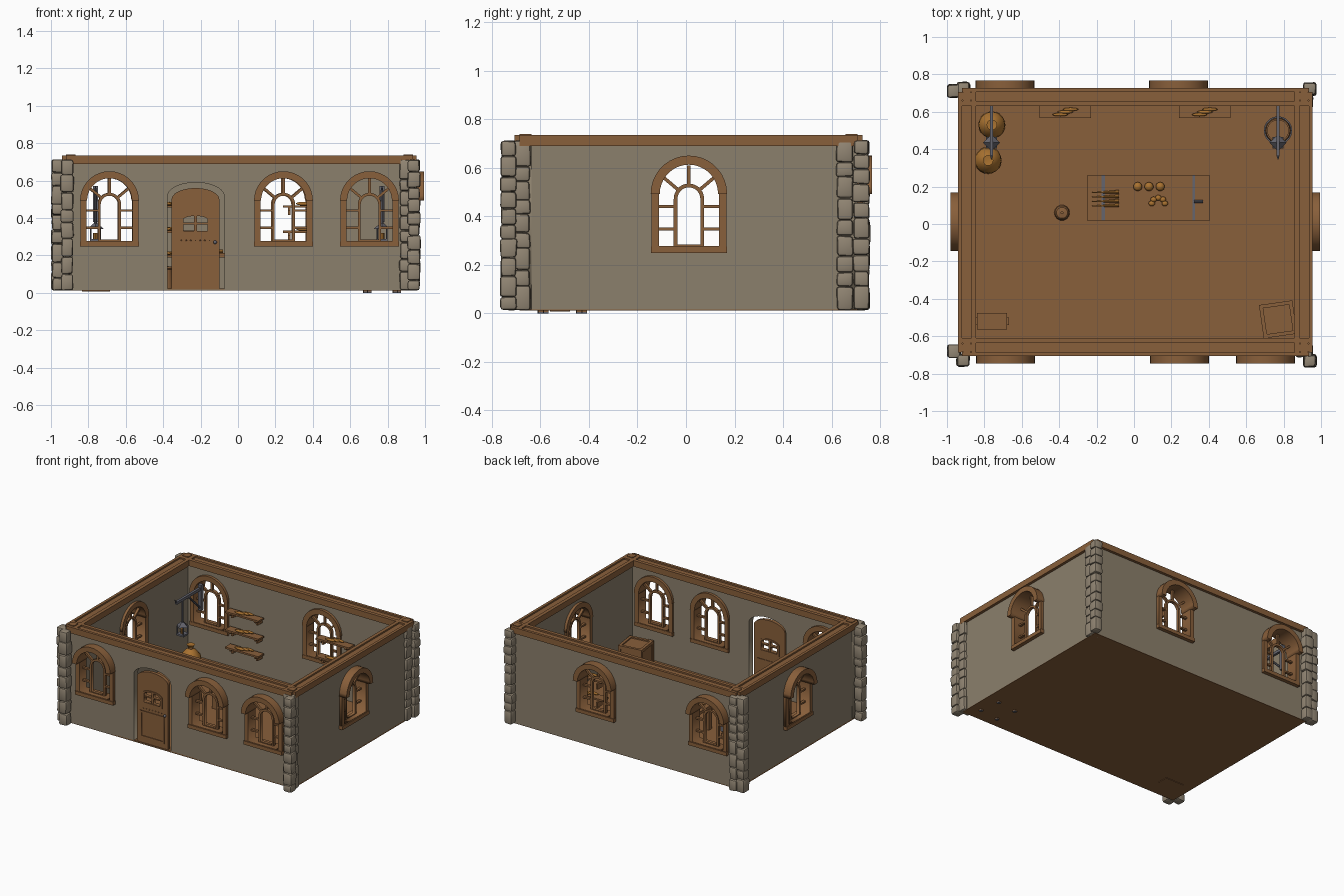
import bpy, bmesh, math, random
from mathutils import Matrix, Vector

random.seed(4)
if "Cube" in bpy.data.objects:
    bpy.data.objects.remove(bpy.data.objects["Cube"])


def material(name, rgb):
    m = bpy.data.materials.new(name)
    m.use_nodes = True
    m.diffuse_color = (*rgb, 1)
    m.node_tree.nodes["Principled BSDF"].inputs["Base Color"].default_value = (*rgb, 1)
    return m


WOOD = material("brown_wood", (0.25, 0.115, 0.043))
WALL = material("grey_plaster", (0.26, 0.215, 0.15))
STONE = material("field_stone", (0.29, 0.24, 0.175))
IRON = material("dark_iron", (0.13, 0.13, 0.155))
GOLD = material("golden_orange", (0.4, 0.17, 0.03))


def add(name, bm, mat, smooth=False):
    bmesh.ops.recalc_face_normals(bm, faces=bm.faces[:])
    mesh = bpy.data.meshes.new(name)
    bm.to_mesh(mesh)
    bm.free()
    mesh.materials.append(mat)
    if smooth:
        mesh.shade_smooth()
        mesh.set_sharp_from_angle(angle=0.7)
    ob = bpy.data.objects.new(name, mesh)
    bpy.context.collection.objects.link(ob)
    return ob


def box(name, x, y, z, mat=WOOD, M=Matrix(), bevel=0, jitter=0):
    bm = bmesh.new()
    bmesh.ops.create_cube(bm, size=1)
    if bevel:
        bmesh.ops.scale(bm, vec=(x[1] - x[0], y[1] - y[0], z[1] - z[0]), verts=bm.verts[:])
        for v in bm.verts:
            v.co += Vector([random.uniform(-jitter, jitter) for _ in range(3)])
        bmesh.ops.bevel(bm, geom=bm.edges[:], offset=bevel, segments=2, profile=0.5, affect='EDGES')
    else:
        bmesh.ops.scale(bm, vec=(x[1] - x[0], y[1] - y[0], z[1] - z[0]), verts=bm.verts[:])
    mid = Vector((sum(x), sum(y), sum(z))) / 2
    bm.transform(M @ Matrix.Translation(mid))
    return add(name, bm, mat, bevel > 0)


def rod(name, a, b, r, mat, sides=8, r2=None):
    a, b = Vector(a), Vector(b)
    bm = bmesh.new()
    bmesh.ops.create_cone(bm, cap_ends=True, segments=sides, radius1=r,
                          radius2=r if r2 is None else r2, depth=(b - a).length)
    q = (b - a).to_track_quat('Z', 'Y').to_matrix().to_4x4()
    bm.transform(Matrix.Translation((a + b) / 2) @ q)
    return add(name, bm, mat, True)


def ball(name, c, size, mat=GOLD):
    bm = bmesh.new()
    bmesh.ops.create_uvsphere(bm, u_segments=14, v_segments=8, radius=1)
    bm.transform(Matrix.Translation(c) @ Matrix.Diagonal((*size, 1)))
    return add(name, bm, mat, True)


def lathe(name, c, profile, mat, steps=20):
    bm = bmesh.new()
    vs = [bm.verts.new((r, 0, z)) for r, z in profile]
    edges = [bm.edges.new(p) for p in zip(vs, vs[1:])]
    bmesh.ops.spin(bm, geom=vs + edges, cent=(0, 0, 0), axis=(0, 0, 1),
                   angle=math.tau, steps=steps, use_duplicate=False)
    bmesh.ops.remove_doubles(bm, verts=bm.verts[:], dist=0.0004)
    bm.transform(Matrix.Translation(c))
    return add(name, bm, mat, True)


def cutout(name, loops, d0, d1, mat, M):
    """Flat outline with holes, extruded from depth d0 to d1."""
    cu = bpy.data.curves.new(name, 'CURVE')
    cu.dimensions, cu.fill_mode, cu.extrude = '2D', 'BOTH', (d1 - d0) / 2
    for pts in loops:
        s = cu.splines.new('POLY')
        s.points.add(len(pts) - 1)
        for p, (u, v) in zip(s.points, pts):
            p.co = (u, v, 0, 1)
        s.use_cyclic_u = True
    tmp = bpy.data.objects.new("tmp", cu)
    bm = bmesh.new()
    mesh = tmp.to_mesh()
    bm.from_mesh(mesh)
    tmp.to_mesh_clear()
    bpy.data.objects.remove(tmp)
    bmesh.ops.remove_doubles(bm, verts=bm.verts[:], dist=0.00001)
    bm.transform(M @ Matrix.Translation((0, 0, (d0 + d1) / 2)))
    return add(name, bm, mat)


def rect(u0, u1, z0, z1):
    return [(u0, z0), (u1, z0), (u1, z1), (u0, z1)]


def arc(u, hw, z, rise, n=18):
    return [(u + hw * math.cos(math.pi * i / n), z + rise * math.sin(math.pi * i / n))
            for i in range(n + 1)]


def arch(u, hw, base, spring, rise):
    return [(u - hw, base), (u + hw, base)] + arc(u, hw, spring, rise)


SPRING = 0.4925


def window(u, M):
    # Casing, sill, overhanging hood and glazing bars
    cutout("window_casing", [arch(u, 0.155, 0.25, SPRING, 0.155),
                             arch(u, 0.124, 0.278, SPRING, 0.124)], -0.065, 0.022, WOOD, M)
    cutout("window_hood", [arc(u, 0.1575, SPRING, 0.1575) + arc(u, 0.12, SPRING, 0.12)[::-1]],
           -0.07, 0.06, WOOD, M)
    box("window_sill", (u - 0.157, u + 0.157), (0.248, 0.275), (-0.068, 0.028), WOOD, M)
    cutout("window_inner_arch", [arch(u, 0.0625, 0.27, 0.472, 0.0625),
                                 arch(u, 0.047, 0.284, 0.472, 0.047)], -0.035, -0.012, WOOD, M)
    for a in (40, 90, 140):
        R = M @ Matrix.Translation((u, 0.472, 0)) @ Matrix.Rotation(math.radians(a), 4, 'Z')
        box("window_spoke", (0.058, 0.138), (-0.007, 0.007), (-0.033, -0.014), WOOD, R)
    for s in (-1, 1):
        for z in (0.348, 0.44):
            box("window_bar", sorted((u + s * 0.055, u + s * 0.128)), (z - 0.006, z + 0.006),
                (-0.033, -0.014), WOOD, M)


# Walls: outward normal, distance, horizontal range, window centres
walls = {
    "front": ((0, -1, 0), 0.686, (-0.92, 0.935), (-0.687, 0.243, 0.703)),
    "back": ((0, 1, 0), 0.707, (-0.935, 0.92), (0.69, -0.238)),
    "right": ((1, 0, 0), 0.935, (-0.686, 0.707), (0.012,)),
    "left": ((-1, 0, 0), 0.92, (-0.707, 0.686), (-0.012,)),
}
for side, (n, off, (a, b), spots) in walls.items():
    n = Vector(n)
    up = Vector((0, 0, 1))
    M = Matrix((up.cross(n), up, n)).transposed().to_4x4()
    M.translation = n * off
    inset = 0.05 if side in ("left", "right") else 0
    loops = [rect(a + inset, b - inset, 0.015, 0.695)]
    loops += [arch(u, 0.14, 0.262, SPRING, 0.14) for u in spots]
    if side == "front":
        loops.append(arch(-0.225, 0.152, 0.017, 0.515, 0.075))
        front = M
    cutout(side + "_wall", loops, -0.05, 0, WALL, M)
    for u in spots:
        window(u, M)
    # Grooved top beam
    for d0, d1, top in ((0, 0.02, 0.735), (-0.05, 0, 0.724), (-0.076, -0.05, 0.735)):
        box(side + "_top_beam", (a, b), (0.69, top), (d0, d1), WOOD, M)
    for end in (a + 0.025, b - 0.025):
        box("beam_corner_block", (end - 0.025, end + 0.025), (0.7, 0.74), (-0.045, -0.005), WOOD, M)

box("floor", (-0.92, 0.935), (-0.686, 0.707), (0.012, 0.022))

# Door with four lights, raised panel and studs
dc = -0.2275
panes = [rect(dc + s * 0.036 - 0.028, dc + s * 0.036 + 0.028, z, z + 0.036)
         for s in (-1, 1) for z in (0.33, 0.375)]
cutout("door", [arch(dc, 0.1275, 0.017, 0.5, 0.06)] + panes, -0.03, -0.005, WOOD, front)
cutout("door_light_frame", [arch(dc, 0.083, 0.314, 0.39, 0.032),
                            arch(dc, 0.066, 0.329, 0.39, 0.021)], -0.036, 0.002, WOOD, front)
cutout("door_panel_frame", [rect(dc - 0.1, dc + 0.1, 0.06, 0.26),
                            rect(dc - 0.085, dc + 0.085, 0.075, 0.245)], -0.034, 0, WOOD, front)
for i in range(7):
    ball("door_stud", (dc - 0.075 + i * 0.025, -0.681, 0.28), (0.004, 0.004, 0.004), WOOD)
ball("door_knob", (dc + 0.105, -0.686, 0.27), (0.01, 0.012, 0.01), IRON)

# Corner stones: two stacked columns at every corner
for cx, cy in ((-0.962, -0.68), (-0.914, -0.728), (-0.964, 0.712), (-0.912, 0.724),
               (0.94, -0.732), (0.91, -0.676), (0.94, 0.722), (0.91, 0.655)):
    z = 0.013
    while z < 0.66:
        h = min(random.uniform(0.055, 0.1), 0.712 - z)
        if 0.712 - z - h < 0.05:
            h = 0.712 - z
        w = 0.046 if abs(cx) == 0.91 else 0.034
        w, d = w + random.uniform(-0.004, 0.002), 0.034 + random.uniform(-0.003, 0.002)
        box("corner_stone", (cx - w, cx + w), (cy - d, cy + d), (z, z + h), STONE,
            bevel=0.012, jitter=0.003)
        z += h

# Wall shelves with loaves
for x0 in (-0.505, 0.24):
    for z in (0.19, 0.32, 0.455):
        box("shelf_board", (x0, x0 + 0.275), (0.568, 0.632), (z, z + 0.013))
        for x in (x0 + 0.035, x0 + 0.24):
            box("shelf_bracket", (x - 0.007, x + 0.007), (0.6, 0.655), (z - 0.04, z))
            box("shelf_arm", (x - 0.007, x + 0.007), (0.575, 0.655), (z - 0.014, z))
        for i in range(3):
            ball("loaf", (x0 + 0.11 + i * 0.028, 0.585 + i * 0.014, z + 0.022), (0.042, 0.009, 0.01))

# Hanging lanterns on iron wall arms
for x in (-0.762, 0.77):
    box("lantern_arm", (x - 0.009, x + 0.009), (0.36, 0.66), (0.53, 0.55), IRON)
    box("lantern_wall_plate", (x - 0.014, x + 0.014), (0.635, 0.66), (0.38, 0.57), IRON)
    rod("lantern_brace", (x, 0.64, 0.4), (x, 0.5, 0.535), 0.008, IRON)
    rod("lantern_arm_tip", (x, 0.365, 0.54), (x, 0.345, 0.57), 0.008, IRON, r2=0.002)
    rod("lantern_chain", (x, 0.435, 0.36), (x, 0.435, 0.53), 0.007, IRON)
    rod("lantern_roof", (x, 0.435, 0.34), (x, 0.435, 0.37), 0.046, IRON, 4, 0.012)
    box("lantern_base", (x - 0.03, x + 0.03), (0.405, 0.465), (0.275, 0.287), IRON)
    for sx in (-0.025, 0.025):
        for sy in (-0.025, 0.025):
            rod("lantern_post", (x + sx, 0.435 + sy, 0.28), (x + sx, 0.435 + sy, 0.345), 0.005, IRON, 6)
    rod("lantern_candle", (x, 0.435, 0.285), (x, 0.435, 0.32), 0.012, GOLD)

# Tied sacks
for x, y in ((-0.76, 0.53), (-0.78, 0.34)):
    lathe("sack", (x, y, 0.018), [(0, 0), (0.05, 0), (0.072, 0.03), (0.068, 0.07), (0.035, 0.11),
                                  (0.014, 0.125), (0.028, 0.15), (0, 0.145)], GOLD)
    rod("sack_tie", (x, y, 0.138), (x, y, 0.148), 0.019, WOOD, 12)

# Barrel with hoops, small churn
lathe("barrel", (0.77, 0.5, 0.012), [(0, 0), (0.06, 0), (0.076, 0.09), (0.064, 0.19),
                                     (0.056, 0.19), (0.056, 0.165), (0, 0.165)], WOOD)
for z, r in ((0.05, 0.071), (0.15, 0.073)):
    rod("barrel_hoop", (0.77, 0.5, z), (0.77, 0.5, z + 0.014), r + 0.003, IRON, 20)
lathe("churn", (-0.385, 0.06, 0.015), [(0, 0), (0.042, 0), (0.034, 0.11), (0.038, 0.115),
                                       (0.03, 0.125), (0.008, 0.128), (0.008, 0.18), (0, 0.18)], WOOD, 14)

# Table with iron straps and food
box("table_top", (-0.25, 0.405), (0.02, 0.26), (0.19, 0.212))
for x in (-0.22, 0.375):
    for y in (0.05, 0.23):
        box("table_leg", (x - 0.016, x + 0.016), (y - 0.016, y + 0.016), (0.012, 0.19))
for x, w in ((-0.165, 0.01), (0.32, 0.006)):
    box("table_strap", (x - w, x + w), (0.018, 0.262), (0.186, 0.216), IRON)
for x in (0.02, 0.08, 0.14):
    ball("apple", (x, 0.2, 0.234), (0.024, 0.024, 0.022))
for i in range(4):
    y = 0.1 + i * 0.024
    rod("carrot", (-0.08, y, 0.222), (-0.225, y - 0.004, 0.22), 0.01, GOLD, 8, 0.002)
for i in range(5):
    a = math.pi * i / 4
    ball("curved_roll", (0.13 + 0.035 * math.cos(a), 0.11 + 0.03 * math.sin(a), 0.224),
         (0.017, 0.015, 0.013))
rod("knife", (0.32, 0.12, 0.221), (0.37, 0.12, 0.221), 0.007, IRON)

# Framed crate with iron corners
C = Matrix.Translation((0.77, -0.51, 0)) @ Matrix.Rotation(math.radians(8), 4, 'Z')
box("crate", (-0.082, 0.082), (-0.082, 0.082), (0.015, 0.175), WOOD, C)
for s in (-1, 1):
    for t in (-1, 1):
        p, q = sorted((s * 0.07, s * 0.09)), sorted((t * 0.07, t * 0.09))
        box("crate_post", p, q, (0.006, 0.184), WOOD, C)
        box("crate_foot", p, q, (0, 0.006), IRON, C)
        h = (0.012, 0.034) if t < 0 else (0.162, 0.184)
        box("crate_rail_x", (-0.08, 0.08), p, h, WOOD, C)
        box("crate_rail_y", p, (-0.08, 0.08), h, WOOD, C)

# Low chest with end handles
box("chest", (-0.835, -0.685), (-0.56, -0.478), (0.008, 0.1))
box("chest_lid", (-0.84, -0.68), (-0.563, -0.475), (0.1, 0.12))
for x in (-0.843, -0.677):
    box("chest_handle", (x - 0.008, x + 0.008), (-0.54, -0.5), (0.07, 0.08))
